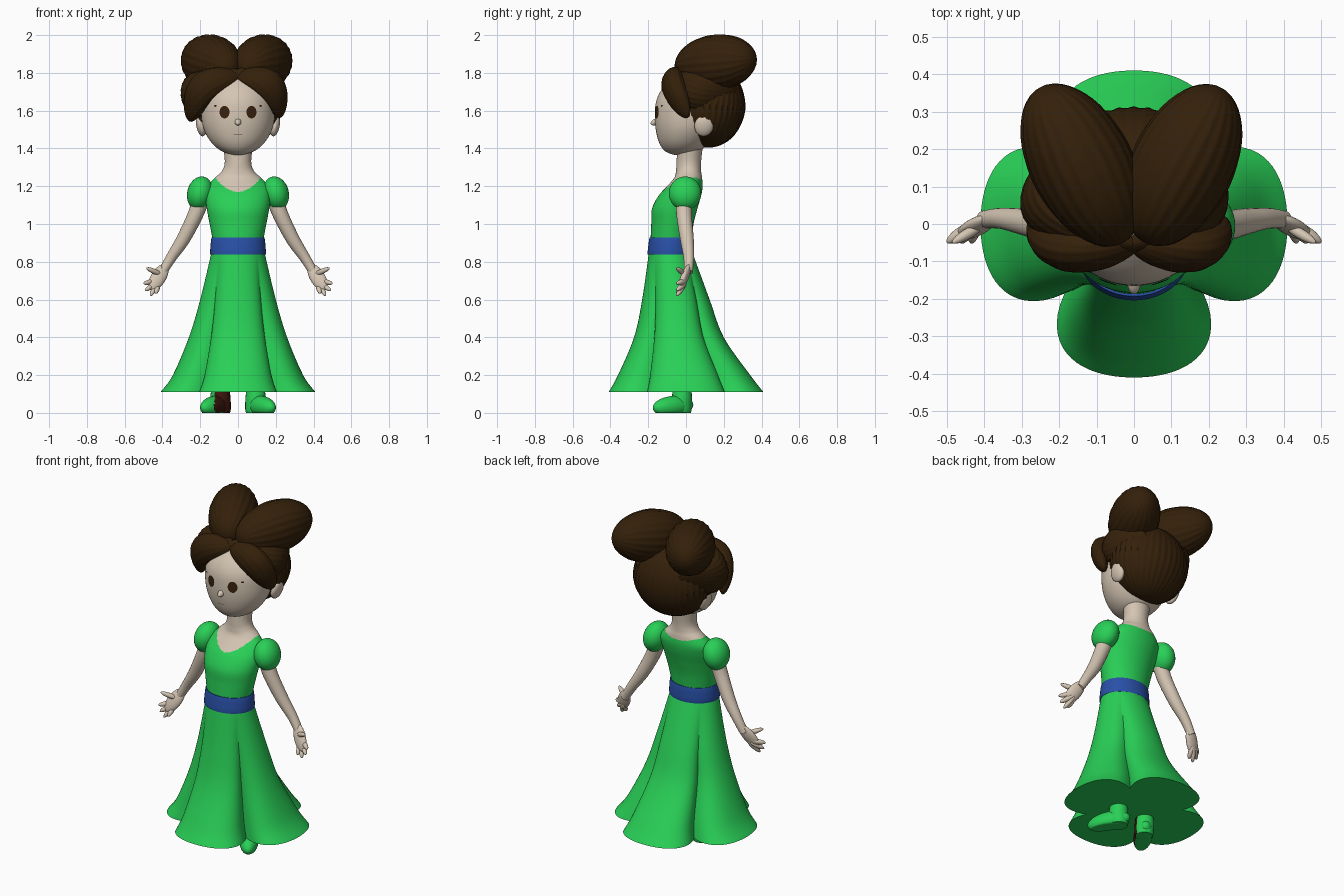
import bpy, bmesh, math
from mathutils import Vector

cube = bpy.data.objects.get("Cube")
if cube:
    bpy.data.objects.remove(cube)


def material(name, rgb):
    m = bpy.data.materials.new(name)
    m.use_nodes = True
    m.diffuse_color = (*rgb, 1)
    m.node_tree.nodes["Principled BSDF"].inputs["Base Color"].default_value = (*rgb, 1)
    return m


GREEN = material("dress green", (0.022, 0.63, 0.095))
SKIN = material("skin", (0.66, 0.56, 0.45))
HAIR = material("hair brown", (0.034, 0.0145, 0.003))
BLUE = material("sash blue", (0.022, 0.08, 0.39))
EYE = material("eye brown", (0.04, 0.015, 0.005))
DARK = material("shoe brown", (0.045, 0.008, 0.004))
LIP = material("lip shade", (0.33, 0.25, 0.20))
parts = []


def loft(name, rings, mats, rule=None):
    """Skin a list of closed rings, cap both ends, colour faces by rule."""
    bm = bmesh.new()
    loops = [[bm.verts.new(p) for p in ring] for ring in rings]
    n = len(loops[0])
    for lo, hi in zip(loops, loops[1:]):
        for i in range(n):
            j = (i + 1) % n
            bm.faces.new((lo[i], lo[j], hi[j], hi[i]))
    bm.faces.new(loops[0])
    bm.faces.new(loops[-1])
    bmesh.ops.recalc_face_normals(bm, faces=bm.faces)
    if rule:
        for f in bm.faces:
            f.material_index = int(rule(f.calc_center_median(), f.normal))
    mesh = bpy.data.meshes.new(name)
    bm.to_mesh(mesh)
    bm.free()
    for m in mats:
        mesh.materials.append(m)
    ob = bpy.data.objects.new(name, mesh)
    bpy.context.collection.objects.link(ob)
    parts.append(ob)
    return ob


def spline(rows, k):
    """Smooth interpolation through tuples of any length."""
    out = []
    for i in range(len(rows) - 1):
        a, b, c, d = (rows[max(0, min(len(rows) - 1, i + o))] for o in (-1, 0, 1, 2))
        for s in range(k):
            t = s / k
            out.append([q + t / 2 * (r - p + t * (2*p - 5*q + 4*r - e + t * (3*(q - r) + e - p)))
                        for p, q, r, e in zip(a, b, c, d)])
    return out + [list(rows[-1])]


def angles(n):
    return [math.tau * i / n for i in range(n)]


def stack(name, rows, mats, k=6, n=64, shape=lambda a, z: 1, rule=None):
    """Horizontal rings from rows of (z, half width, front y, back y)."""
    rings = []
    for z, rx, yf, yb in spline(rows, k):
        rings.append([(rx * math.cos(a) * shape(a, z),
                       (yf + yb) / 2 + (yb - yf) / 2 * math.sin(a) * shape(a, z), z)
                      for a in angles(n)])
    return loft(name, rings, mats, rule)


def frame(t):
    ref = Vector((0, 1, 0)) if abs(t.z) > 0.8 * t.length else Vector((0, 0, 1))
    side = t.cross(ref).normalized()
    return side, side.cross(t).normalized()


def blob(name, a, b, w, h, mats, bend=(0, 0, 0), ridges=0, n=32, rule=None):
    """Ellipsoid from a to b, optionally bent and grooved lengthwise."""
    a, b, bend = Vector(a), Vector(b), Vector(bend)
    side, up = frame(b - a)
    rings = []
    for i in range(25):
        u = math.pi * (i + 0.1) / 24.2
        c = a.lerp(b, (1 - math.cos(u)) / 2) + bend * math.sin(u) ** 2
        rings.append([c + (side * w * math.cos(q) + up * h * math.sin(q)) * math.sin(u)
                      * (1 - (0.03 * abs(math.cos(ridges * q / 2 + u)) if ridges else 0))
                      for q in angles(n)])
    return loft(name, rings, mats, rule)


def tube(name, pts, mats, k=6, n=20, rule=None):
    """Round limb through (x, y, z, radius) points."""
    rows = spline(pts, k)
    rings = []
    for i, row in enumerate(rows):
        t = Vector(rows[min(i + 1, len(rows) - 1)][:3]) - Vector(rows[max(i - 1, 0)][:3])
        side, up = frame(t)
        rings.append([Vector(row[:3]) + (side * math.cos(q) + up * math.sin(q)) * row[3]
                      for q in angles(n)])
    return loft(name, rings, mats, rule)


def plate(name, x, z, w, h, mat, target):
    """Thin painted detail laid over the face."""
    bm = bmesh.new()
    bm.faces.new([bm.verts.new((x + w * math.cos(q), -0.4, z + h * math.sin(q))) for q in angles(20)])
    bmesh.ops.poke(bm, faces=bm.faces)
    mesh = bpy.data.meshes.new(name)
    bm.to_mesh(mesh)
    bm.free()
    mesh.materials.append(mat)
    ob = bpy.data.objects.new(name, mesh)
    bpy.context.collection.objects.link(ob)
    wrap = ob.modifiers.new("wrap", "SHRINKWRAP")
    wrap.target = target
    wrap.wrap_method = "PROJECT"
    wrap.use_project_y = True
    wrap.wrap_mode = "ABOVE_SURFACE"
    wrap.offset = 0.004


# Skirt with four broad lobes parted by narrow folds
def clover(a, z):
    phi = (a + math.pi / 4) % (math.pi / 2) - math.pi / 4
    w = max(0, min(1, (0.82 - z) / 0.71)) ** 0.8
    return 1 - w * 0.36 * abs(phi / (math.pi / 4)) ** 4


stack("skirt", [(0.11, .41, -.41, .41), (0.2, .345, -.36, .34), (0.4, .26, -.275, .2),
                (0.6, .2, -.232, .125), (0.86, .138, -.195, .03)], [GREEN], n=144, shape=clover)

# Sash
stack("sash", [(.84, .142, -.2, .035), (.845, .148, -.204, .04), (.92, .142, -.195, .036),
               (.927, .136, -.19, .03)], [BLUE], k=3)


# Bodice and neck, divided by a scooped neckline
def neckline(c, normal):
    scoop = (c.x / 0.12) ** 2
    return c.z > min(1.245, 1.17 + .075 * scoop if c.y < 0.02 else 1.23 + .02 * scoop)


stack("bodice_and_neck", [(.91, .133, -.188, .028), (1.0, .15, -.184, .04), (1.08, .165, -.18, .06),
                          (1.15, .172, -.145, .08), (1.2, .162, -.1, .088), (1.245, .122, -.062, .085),
                          (1.28, .085, -.053, .08), (1.33, .07, -.05, .08), (1.42, .08, -.045, .09)],
      [GREEN, SKIN], k=12, n=112, rule=neckline)

# Head and face
head = stack("head", [(1.365, .02, -.06, 0), (1.385, .085, -.11, .07), (1.43, .14, -.142, .12),
                      (1.5, .18, -.16, .17), (1.58, .195, -.165, .2), (1.66, .19, -.155, .2),
                      (1.73, .16, -.115, .19), (1.8, .1, -.04, .13), (1.83, .02, .03, .06)], [SKIN])
blob("nose", (0, -.12, 1.555), (0, -.187, 1.53), .018, .018, [SKIN])
plate("mouth", 0, 1.475, .024, .003, LIP, head)

# Hair mass at the back of the head
blob("back_hair", (0, .1, 1.405), (0, .15, 1.84), .235, .19, [HAIR], ridges=36, n=144)

for s, side in ((1, "left_"), (-1, "right_")):
    big = s < 0
    # Buns, side rolls and a parted fringe
    blob(side + "bun", (s * .03, -.05, 1.825), (s * (.25 if big else .23), .365, 1.882), .138, .15,
         [HAIR], ridges=22, n=110)
    blob(side + "roll", (-s * .02, -.07, 1.79), (s * .14, .26, 1.69),
         .09 if big else .085, .12 if big else .11, [HAIR],
         bend=(s * (.155 if big else .105), -.04, -.055 if big else -.035), ridges=22, n=110)
    blob(side + "fringe", (-s * .005, -.055, 1.795), (s * (.265 if big else .235), .01, 1.55 if big else 1.57),
         .06, .085, [HAIR], bend=(s * .045, -.045, .05), ridges=14, n=70)

    # Ear, eye and lash
    blob(side + "ear", (s * .185, .085, 1.465), (s * .208, .105, 1.575), .024, .05, [SKIN])
    plate(side + "eye", s * .07, 1.592, .026, .033, EYE, head)
    plate(side + "lash", s * .118, 1.625, .007, .005, EYE, head)

    # Sleeve, arm and hand
    blob(side + "sleeve", (s * .18, 0, 1.25), (s * .222, -.01, 1.075), .068, .086, [GREEN])
    tube(side + "arm", [(s * .19, -.01, 1.15, .045), (s * .225, -.01, 1.05, .041), (s * .29, .005, .92, .036),
                        (s * .355, .015, .82, .028), (s * .4, .012, .745, .024)], [SKIN])
    blob(side + "palm", (s * .38, .02, .785), (s * .462, -.035, .65), .04, .021, [SKIN])
    for finger, base, tip in (("thumb", (.40, .73), (.485, .767)), ("index", (.435, .70), (.5, .685)),
                              ("middle", (.43, .69), (.49, .648)), ("ring", (.425, .69), (.463, .62)),
                              ("little", (.42, .69), (.435, .632))):
        blob(side + finger + "_finger", (s * base[0], 0, base[1]), (s * tip[0], -.05, tip[1]),
             .014, .014, [SKIN], n=12)

    # Shoe, with a dark inner front on the right one
    def dark(c, normal, big=big):
        return big and c.x > -0.125 and normal.y < 0 and normal.z > -0.5
    blob(side + "shoe_toe", (s * .06, .035, .045), (s * .187, -.172, .025), .052, .055, [GREEN, DARK], rule=dark)
    tube(side + "shoe_heel", [(s * .09, -.022, 0, .047), (s * .09, -.022, .02, .052),
                              (s * .093, -.022, .07, .054), (s * .093, -.02, .115, .05)],
         [GREEN, DARK], rule=dark)

# Flatten the soles and smooth everything
for ob in parts:
    for v in ob.data.vertices:
        v.co.z = max(0, v.co.z)
bpy.ops.object.select_all(action="DESELECT")
for ob in parts:
    ob.select_set(True)
bpy.context.view_layer.objects.active = parts[0]
bpy.ops.object.shade_smooth_by_angle(angle=math.radians(50))
